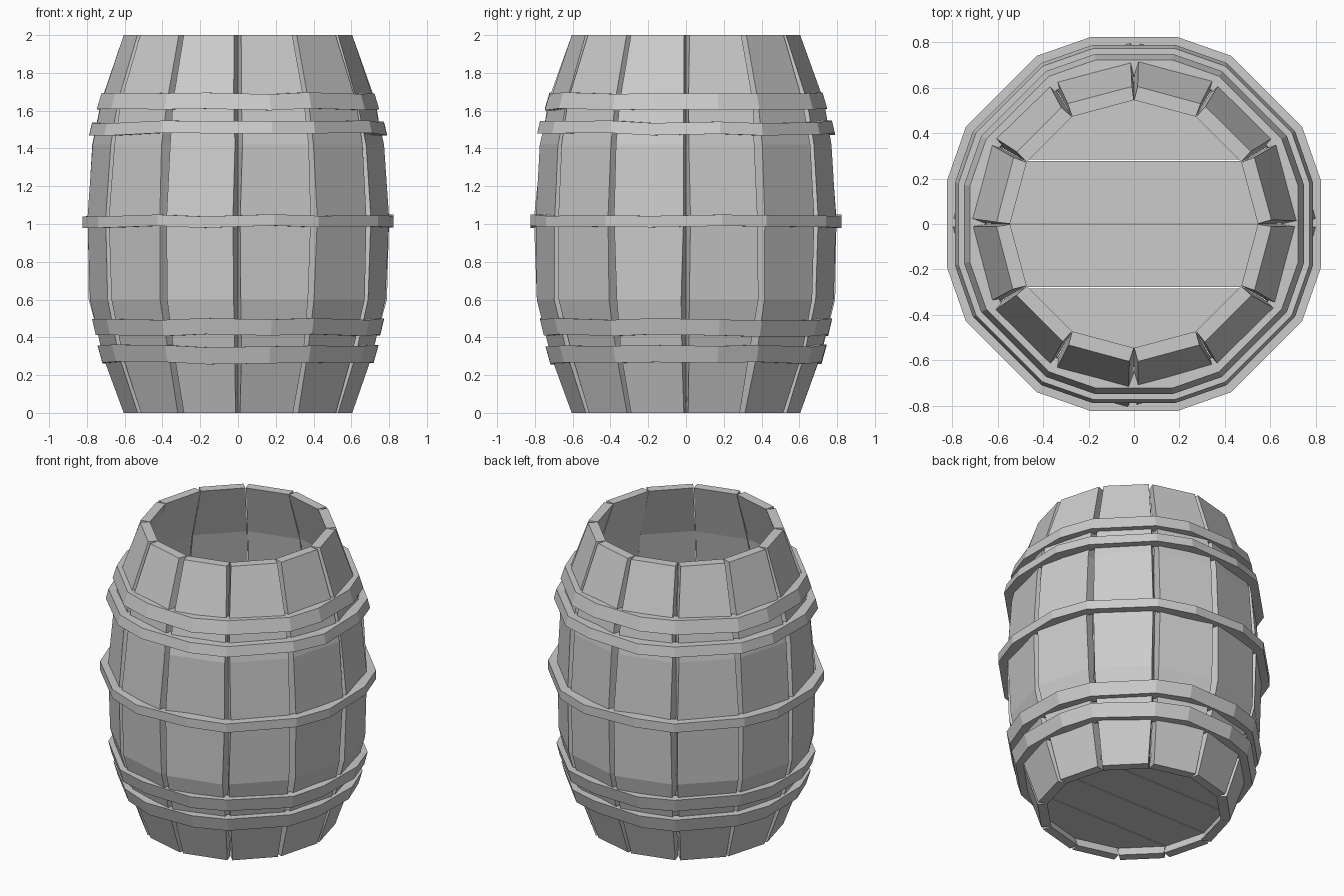
import bpy, bmesh, math, random
from mathutils import Vector

random.seed(4)
if "Cube" in bpy.data.objects:
    bpy.data.objects.remove(bpy.data.objects["Cube"])

grey = bpy.data.materials.new("plain grey")
grey.use_nodes = True
COLOUR = (0.6, 0.6, 0.6, 1)
grey.diffuse_color = COLOUR
grey.node_tree.nodes["Principled BSDF"].inputs["Base Color"].default_value = COLOUR


def polar(radius, degrees, z):
    a = math.radians(degrees)
    return Vector((radius * math.cos(a), radius * math.sin(a), z))


def loft(name, rings, closed=False):
    """Skin a run of four-cornered sections, capped unless the run is closed."""
    bm = bmesh.new()
    loops = [[bm.verts.new(p) for p in ring] for ring in rings]
    pairs = list(zip(loops, loops[1:]))
    if closed:
        pairs.append((loops[-1], loops[0]))
    else:
        bm.faces.new(loops[0])
        bm.faces.new(loops[-1])
    for a, b in pairs:
        for i in range(4):
            j = (i + 1) % 4
            bm.faces.new((a[i], a[j], b[j], b[i]))
    bmesh.ops.recalc_face_normals(bm, faces=bm.faces)
    mesh = bpy.data.meshes.new(name)
    bm.to_mesh(mesh)
    bm.free()
    mesh.materials.append(grey)
    obj = bpy.data.objects.new(name, mesh)
    bpy.context.collection.objects.link(obj)
    return obj


# Barrel wall: height and outer radius of each bend
PROFILE = [(0, 0.605), (0.3, 0.71), (0.6, 0.785), (1.03, 0.80),
           (1.42, 0.77), (1.65, 0.725), (2, 0.605)]
WALL = 0.06

# Twelve staves, wedge shaped so a narrow groove opens between neighbours
for k in range(12):
    mid = 15 + 30 * k
    rings = []
    for z, r in PROFILE:
        lo = mid - 13.6 + random.uniform(-0.6, 0.6)
        hi = mid + 13.6 + random.uniform(-0.6, 0.6)
        if 0 < z < 2:
            r += random.uniform(-0.006, 0.006)
        rings.append([polar(r - WALL, mid - 14.9, z), polar(r, lo, z),
                      polar(r, hi, z), polar(r - WALL, mid + 14.9, z)])
    loft(f"stave_{k + 1}", rings)

# Hoops: bottom and top height, face distance at bottom and top
HOOPS = {
    "lowest_hoop": (0.265, 0.355, 0.715, 0.74),
    "lower_hoop": (0.41, 0.495, 0.75, 0.77),
    "middle_hoop": (0.985, 1.045, 0.82, 0.82),
    "upper_hoop": (1.475, 1.54, 0.785, 0.77),
    "highest_hoop": (1.605, 1.69, 0.745, 0.72),
}
CORNERS = [q + a for q in range(0, 360, 90) for a in (13, 30, 60, 77)]
for name, (z0, z1, r0, r1) in HOOPS.items():
    rings = []
    for a in CORNERS:
        dz = random.uniform(-0.008, 0.008)
        s = 1.03 if a % 30 else 1.042
        rings.append([polar(r0 * s - 0.07, a, z0 + dz), polar(r0 * s, a, z0 + dz),
                      polar(r1 * s, a, z1 + dz), polar(r1 * s - 0.07, a, z1 + dz)])
    loft(name, rings, closed=True)

# Bottom head: four planks trimmed to the inside of the wall
HEAD = 0.585
EDGES = (-HEAD + 0.01, -0.28, 0, 0.28, HEAD - 0.01)
for k, (y0, y1) in enumerate(zip(EDGES, EDGES[1:])):
    y0, y1 = y0 + 0.003, y1 - 0.003
    rings = []
    for i in range(7):
        y = y0 + (y1 - y0) * i / 6
        w = math.sqrt(HEAD ** 2 - y ** 2)
        rings.append([(-w, y, 0.06), (w, y, 0.06), (w, y, 0.12), (-w, y, 0.12)])
    loft(f"head_plank_{k + 1}", rings)
